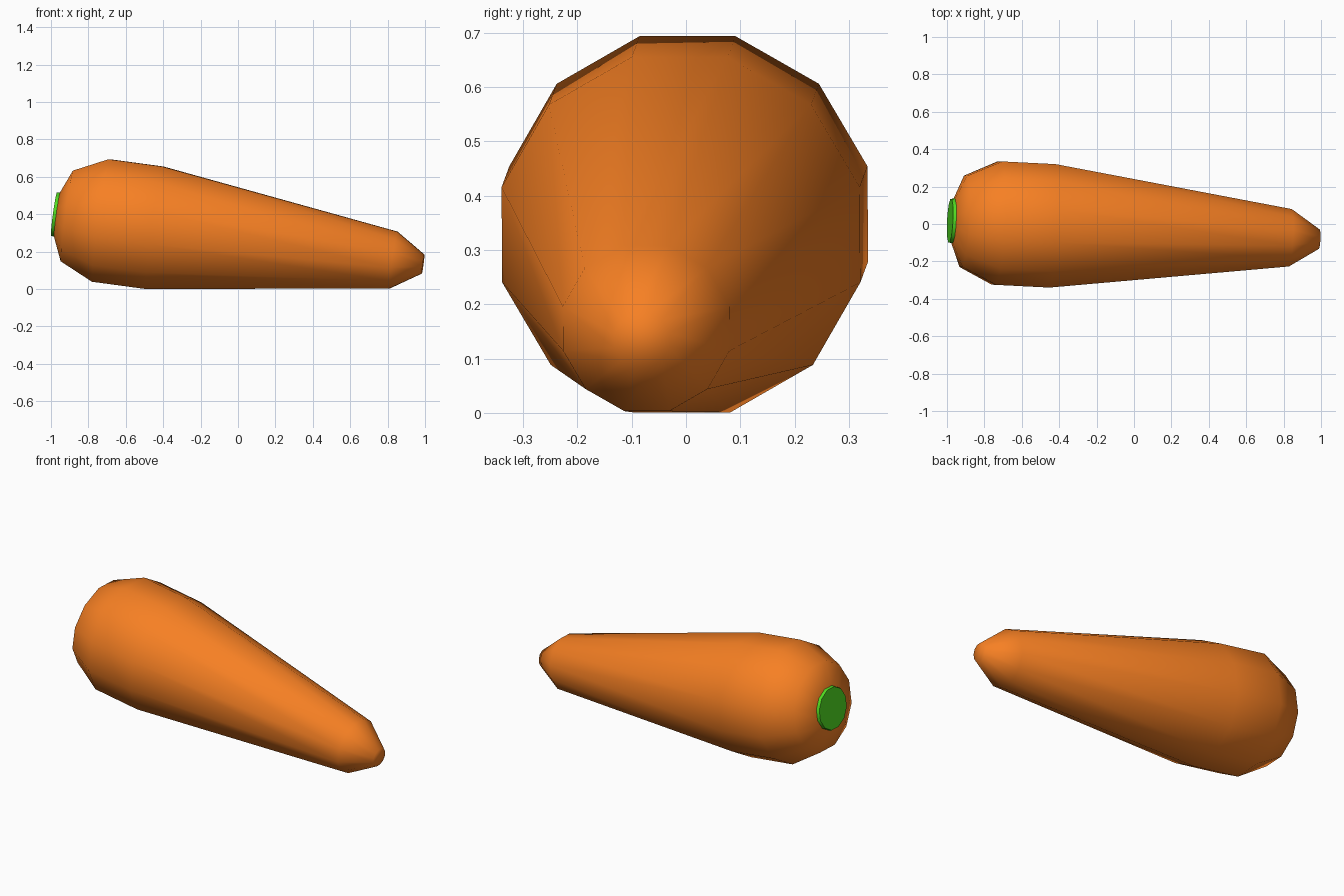
import bpy, bmesh
from math import radians, cos, sin, pi
from mathutils import Matrix

if "Cube" in bpy.data.objects:
    bpy.data.objects.remove(bpy.data.objects["Cube"])

SIDES = 12
# Axis of the root: local +X points from crown to tip, tipped down and slightly turned
PLACE = (Matrix.Translation((-0.9125, 0.014, 0.391))
         @ Matrix.Rotation(radians(-2.87), 4, 'Z')
         @ Matrix.Rotation(radians(7.69), 4, 'Y'))


def material(name, color):
    m = bpy.data.materials.new(name)
    m.diffuse_color = (*color, 1)
    m.use_nodes = True
    m.node_tree.nodes["Principled BSDF"].inputs["Base Color"].default_value = m.diffuse_color
    return m


def lathe(name, profile, mat):
    """Closed solid of rings (distance along axis, radius) around local X."""
    bm = bmesh.new()
    rings = []
    for s, r in profile:
        angles = [2 * pi * (i + 0.5) / SIDES for i in range(SIDES)]
        rings.append([bm.verts.new(PLACE @ Matrix.Translation((s, r * cos(a), r * sin(a))).translation)
                      for a in angles])
    for a, b in zip(rings, rings[1:]):
        for i in range(SIDES):
            j = (i + 1) % SIDES
            bm.faces.new((a[i], a[j], b[j], b[i]))
    bm.faces.new(rings[0])
    bm.faces.new(rings[-1])
    bmesh.ops.recalc_face_normals(bm, faces=bm.faces[:])
    me = bpy.data.meshes.new(name)
    bm.to_mesh(me)
    bm.free()
    me.materials.append(mat)
    ob = bpy.data.objects.new(name, me)
    bpy.context.collection.objects.link(ob)
    return ob


# Carrot root: rounded shoulder, long taper, blunt tip
root = lathe("carrot_root",
             [(-0.055, 0.122), (0, 0.253), (0.182, 0.342), (0.47, 0.342),
              (1.761, 0.159), (1.922, 0.053)],
             material("orange", (0.93, 0.216, 0.017)))
root.data.shade_smooth()

# Cut stem: thin green disc on the crown
stem = lathe("stem_disc", [(-0.072, 0.120), (-0.052, 0.124)],
             material("green", (0.08, 0.7, 0.015)))
stem.data.shade_smooth()
stem.data.set_sharp_from_angle(angle=radians(40))
